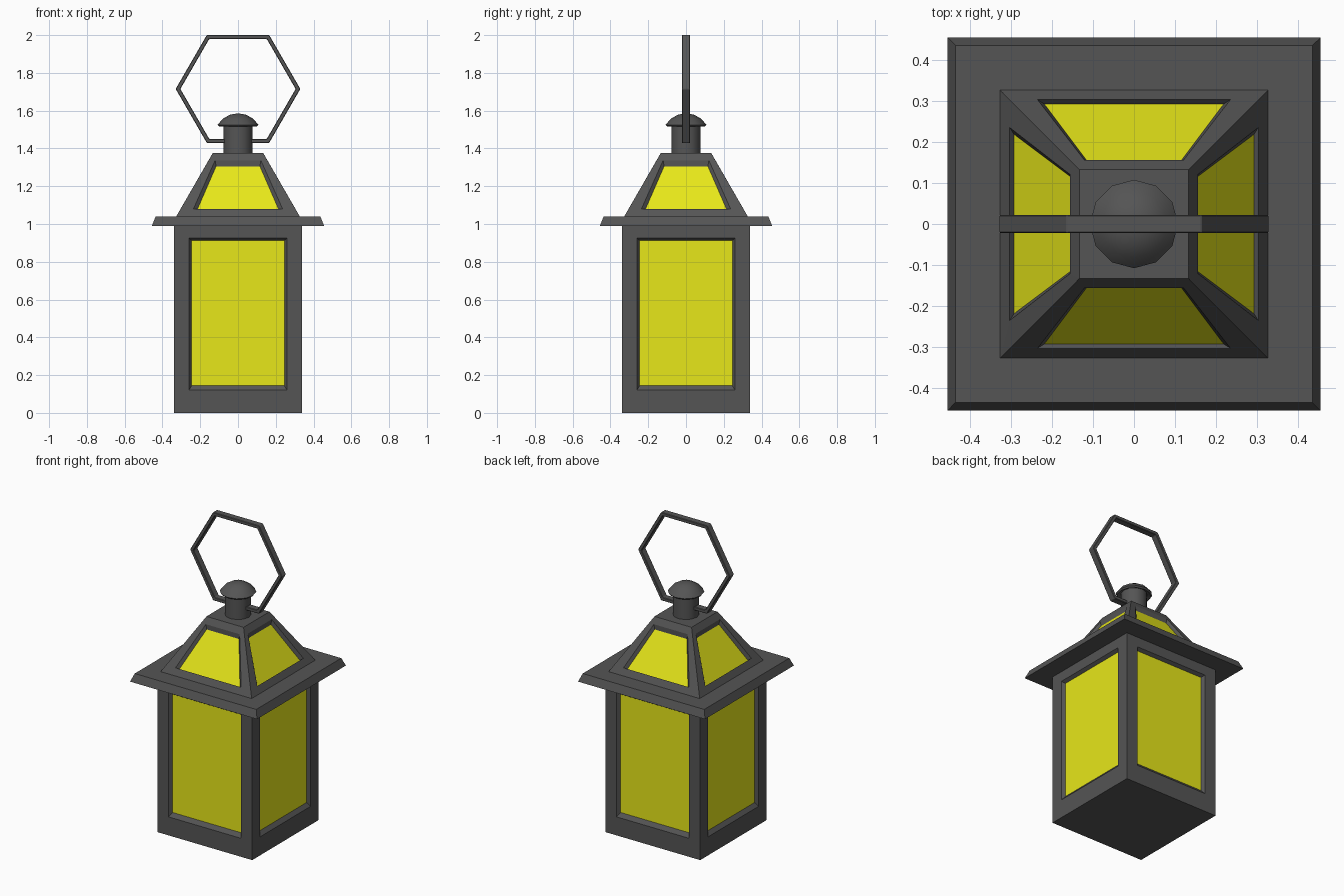
import bpy, bmesh
from math import pi, cos, sin, radians
from mathutils import Matrix, Vector

if "Cube" in bpy.data.objects:
    bpy.data.objects.remove(bpy.data.objects["Cube"])


def material(name, rgb):
    m = bpy.data.materials.new(name)
    m.diffuse_color = (*rgb, 1)
    m.use_nodes = True
    m.node_tree.nodes["Principled BSDF"].inputs["Base Color"].default_value = m.diffuse_color
    return m


METAL = material("dark_metal", (0.09, 0.09, 0.09))
GLASS = material("yellow_glass", (0.8, 0.8, 0.01))


def finish(name, bm, mat, smooth=False):
    bmesh.ops.remove_doubles(bm, verts=bm.verts, dist=1e-5)
    me = bpy.data.meshes.new(name)
    bm.to_mesh(me)
    bm.free()
    me.materials.append(mat)
    ob = bpy.data.objects.new(name, me)
    bpy.context.collection.objects.link(ob)
    if smooth:
        bpy.ops.object.select_all(action='DESELECT')
        ob.select_set(True)
        bpy.context.view_layer.objects.active = ob
        bpy.ops.object.shade_smooth_by_angle(angle=radians(35))
    return ob


def trapezoid(low, high):
    """Front-facing quad; low and high are (half width, distance out, z)."""
    (a, p, z0), (b, q, z1) = low, high
    return [Vector(v) for v in ((-a, -p, z0), (a, -p, z0), (b, -q, z1), (-b, -q, z1))]


def windowed_box(name, outer, opening, pane):
    """Four-sided frame with a recessed pane in every side."""
    frame, glass = bmesh.new(), bmesh.new()
    for k in range(4):
        rot = Matrix.Rotation(k * pi / 2, 3, 'Z')
        loops = [[rot @ v for v in trapezoid(*q)] for q in (outer, opening, pane)]
        rings = [[frame.verts.new(v) for v in loop] for loop in loops]
        for a, b in zip(rings, rings[1:]):
            for i in range(4):
                j = (i + 1) % 4
                frame.faces.new((a[i], a[j], b[j], b[i]))
        glass.faces.new([glass.verts.new(v) for v in loops[2]])
    # bottom and top caps
    for (w, _, z), d in zip(outer, (-1, 1)):
        frame.faces.new([frame.verts.new((x * w, y * w * d, z))
                         for x, y in ((-1, -1), (1, -1), (1, 1), (-1, 1))])
    finish(name + "_frame", frame, METAL)
    finish(name + "_glass", glass, GLASS)


def lathe(name, profile, sides=12):
    bm = bmesh.new()
    vs = [bm.verts.new((r, 0, z)) for r, z in profile]
    es = [bm.edges.new(p) for p in zip(vs, vs[1:])]
    bmesh.ops.spin(bm, geom=vs + es, cent=(0, 0, 0), axis=(0, 0, 1),
                   angle=2 * pi, steps=sides)
    bmesh.ops.remove_doubles(bm, verts=bm.verts, dist=1e-5)
    bmesh.ops.recalc_face_normals(bm, faces=bm.faces)
    return finish(name, bm, METAL, smooth=True)


# Lantern body
windowed_box("body",
             ((0.34, 0.34, 0), (0.34, 0.34, 0.99)),
             ((0.26, 0.34, 0.12), (0.26, 0.34, 0.925)),
             ((0.245, 0.32, 0.145), (0.245, 0.32, 0.912)))

# Sloping roof with skylight panes
windowed_box("roof",
             ((0.327, 0.327, 1.04), (0.133, 0.133, 1.376)),
             ((0.236, 0.304, 1.08), (0.121, 0.156, 1.337)),
             ((0.219, 0.293, 1.068), (0.116, 0.156, 1.305)))

# Eave slab with chamfered edge
bm = bmesh.new()
bmesh.ops.create_cube(bm, size=2)
for v in bm.verts:
    w, z = (0.436, 1.04) if v.co.z > 0 else (0.456, 0.99)
    v.co = (v.co.x * w, v.co.y * w, z)
finish("eave", bm, METAL)

# Chimney neck and domed cap
lathe("neck", [(0, 1.37), (0.078, 1.37), (0.078, 1.53), (0, 1.53)])
lathe("cap", [(0, 1.527), (0.08, 1.527), (0.1, 1.516), (0.108, 1.525),
              (0.082, 1.556), (0.045, 1.578), (0, 1.586)])

# Hexagonal carrying handle
bm = bmesh.new()
rings = []
for k in range(6):
    c, s = cos(k * pi / 3), sin(k * pi / 3)
    rings.append([bm.verts.new((r * c, y, 1.715 + r * s))
                  for r, y in ((0.305, -0.022), (0.33, -0.022), (0.33, 0.022), (0.305, 0.022))])
for k in range(6):
    a, b = rings[k], rings[(k + 1) % 6]
    for i in range(4):
        j = (i + 1) % 4
        bm.faces.new((a[i], a[j], b[j], b[i]))
bmesh.ops.recalc_face_normals(bm, faces=bm.faces)
handle = finish("handle", bm, METAL)
bevel = handle.modifiers.new("soft_edges", 'BEVEL')
bevel.width = 0.003
bevel.segments = 1
